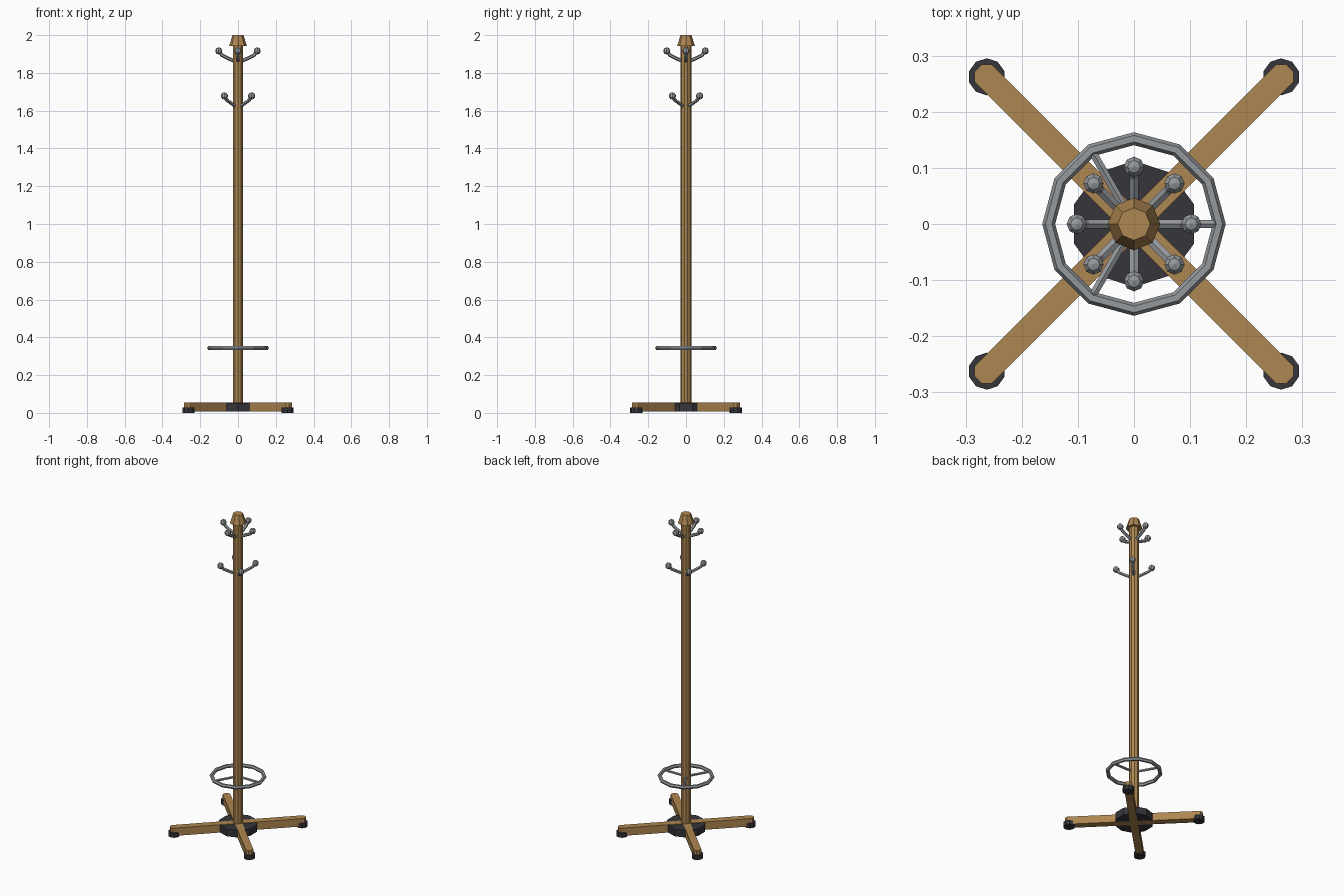
import bpy, bmesh, math
from mathutils import Vector, Matrix

if "Cube" in bpy.data.objects:
    bpy.data.objects.remove(bpy.data.objects["Cube"])


def material(name, rgb):
    m = bpy.data.materials.new(name)
    m.diffuse_color = (*rgb, 1)
    m.use_nodes = True
    m.node_tree.nodes["Principled BSDF"].inputs["Base Color"].default_value = m.diffuse_color
    return m


WOOD = material("warm wood", (0.42, 0.24, 0.082))
METAL = material("grey metal", (0.30, 0.32, 0.34))
DARK = material("dark rubber", (0.036, 0.036, 0.043))


def finish(bm, name, mat):
    bmesh.ops.recalc_face_normals(bm, faces=bm.faces)
    me = bpy.data.meshes.new(name)
    bm.to_mesh(me)
    bm.free()
    me.materials.append(mat)
    ob = bpy.data.objects.new(name, me)
    bpy.context.collection.objects.link(ob)
    return ob


def prism(name, mat, n, r1, r2, z1, z2, x=0, y=0, turn=0.0):
    """Upright n-sided cylinder or frustum."""
    bm = bmesh.new()
    bmesh.ops.create_cone(bm, cap_ends=True, segments=n, radius1=r1, radius2=r2, depth=z2 - z1,
                          matrix=Matrix.Translation((x, y, (z1 + z2) / 2)) @ Matrix.Rotation(turn, 4, 'Z'))
    return finish(bm, name, mat)


def add_tube(bm, path, r, n=6):
    """Sweep an n-sided section along a path lying in the XZ plane."""
    pts = [Vector(p) for p in path]
    rings = []
    for i, p in enumerate(pts):
        t = (pts[min(i + 1, len(pts) - 1)] - pts[max(i - 1, 0)]).normalized()
        side = Vector((0, 1, 0))
        up = t.cross(side)
        rings.append([bm.verts.new(p + r * (math.cos(a) * up + math.sin(a) * side))
                      for a in (2 * math.pi * k / n for k in range(n))])
    for a, b in zip(rings, rings[1:]):
        for k in range(n):
            bm.faces.new((a[k], a[(k + 1) % n], b[(k + 1) % n], b[k]))
    bm.faces.new(rings[0])
    bm.faces.new(rings[-1])


# Pole, finial and hub
prism("pole", WOOD, 10, 0.029, 0.029, 0.03, 1.96)
prism("top_cap", WOOD, 8, 0.047, 0.029, 1.942, 2.0)
prism("base_hub", DARK, 10, 0.1125, 0.1125, 0.008, 0.053)

# Four diagonal legs with rounded ends, and their feet
R = 0.371
for i in range(4):
    ang = math.radians(45 + 90 * i)
    bm = bmesh.new()
    w, c = 0.022, 0.0095
    outline = [(0, -w), (R + c, -w), (R + w, -c), (R + w, c), (R + c, w), (0, w)]
    face = bm.faces.new([bm.verts.new((x, y, 0.007)) for x, y in outline])
    up = bmesh.ops.extrude_face_region(bm, geom=[face])["geom"]
    bmesh.ops.translate(bm, vec=(0, 0, 0.049), verts=[v for v in up if isinstance(v, bmesh.types.BMVert)])
    bm.transform(Matrix.Rotation(ang, 4, 'Z'))
    finish(bm, f"leg_{i + 1}", WOOD)
    prism(f"foot_{i + 1}", DARK, 10, 0.033, 0.033, 0, 0.028,
          R * math.cos(ang), R * math.sin(ang))

# Umbrella ring with three spokes
bm = bmesh.new()
N, M = 12, 6
rings = []
for i in range(N):
    a = 2 * math.pi * i / N
    ring = []
    for k in range(M):
        b = 2 * math.pi * k / M
        rad = 0.152 + 0.0115 * math.cos(b)
        ring.append(bm.verts.new((rad * math.cos(a), rad * math.sin(a), 0.343 + 0.0115 * math.sin(b))))
    rings.append(ring)
for i in range(N):
    p, q = rings[i], rings[(i + 1) % N]
    for k in range(M):
        bm.faces.new((p[k], q[k], q[(k + 1) % M], p[(k + 1) % M]))
finish(bm, "umbrella_ring", METAL)
for i in range(3):
    bm = bmesh.new()
    add_tube(bm, [(0.015, 0, 0.343), (0.15, 0, 0.343)], 0.008)
    bm.transform(Matrix.Rotation(math.radians(120 * i), 4, 'Z'))
    finish(bm, f"ring_spoke_{i + 1}", METAL)

# Two tiers of four ball-ended hooks
for tier, z, turn in (("upper", 1.86, 0), ("lower", 1.622, 45)):
    for i in range(4):
        bm = bmesh.new()
        add_tube(bm, [(0.015, 0, z), (0.045, 0, z + 0.014), (0.085, 0, z + 0.034), (0.102, 0, z + 0.056)], 0.0095)
        bmesh.ops.create_uvsphere(bm, u_segments=8, v_segments=5, radius=0.019,
                                  matrix=Matrix.Translation((0.102, 0, z + 0.056)))
        bm.transform(Matrix.Rotation(math.radians(turn + 90 * i), 4, 'Z'))
        finish(bm, f"{tier}_hook_{i + 1}", METAL)
